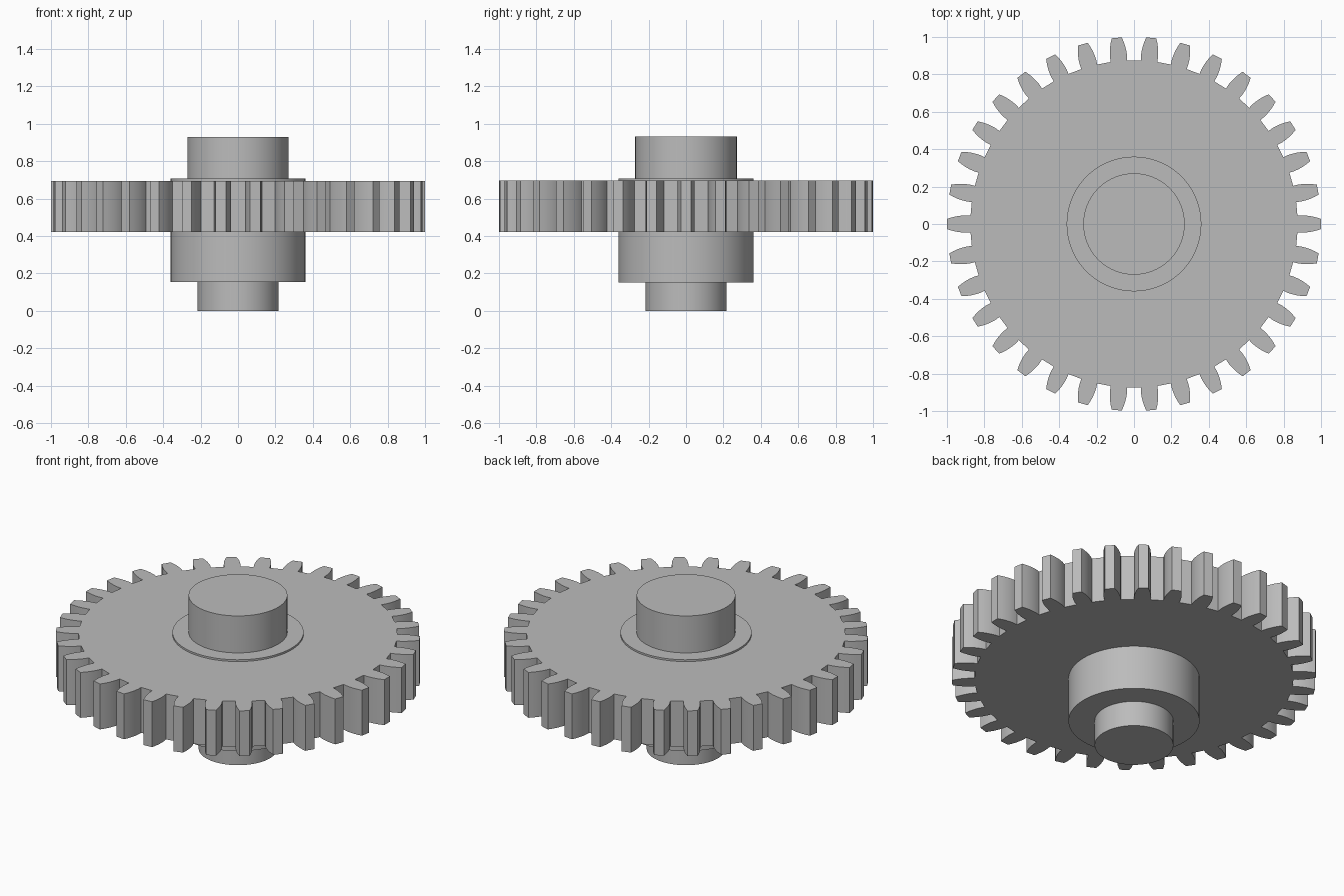
import bpy
import bmesh
from math import cos, sin, tau, radians

cube = bpy.data.objects.get("Cube")
if cube:
    bpy.data.objects.remove(cube, do_unlink=True)

# Single plain grey metal
GREY = (0.5, 0.5, 0.5, 1.0)
metal = bpy.data.materials.new("grey_metal")
metal.use_nodes = True
metal.diffuse_color = GREY
metal.node_tree.nodes["Principled BSDF"].inputs["Base Color"].default_value = GREY


def extrude_outline(name, outline, bottom, top):
    """Solid made by lifting a flat outline from bottom to top."""
    bm = bmesh.new()
    face = bm.faces.new([bm.verts.new((x, y, bottom)) for x, y in outline])
    lifted = bmesh.ops.extrude_face_region(bm, geom=[face], use_keep_orig=True)
    verts = [g for g in lifted["geom"] if isinstance(g, bmesh.types.BMVert)]
    bmesh.ops.translate(bm, verts=verts, vec=(0, 0, top - bottom))
    bmesh.ops.recalc_face_normals(bm, faces=bm.faces)
    mesh = bpy.data.meshes.new(name)
    bm.to_mesh(mesh)
    bm.free()
    mesh.materials.append(metal)
    obj = bpy.data.objects.new(name, mesh)
    bpy.context.collection.objects.link(obj)
    bpy.ops.object.select_all(action="DESELECT")
    obj.select_set(True)
    bpy.context.view_layer.objects.active = obj
    bpy.ops.object.shade_smooth_by_angle(angle=radians(30))
    return obj


def circle(radius, sides=96):
    return [(radius * cos(tau * i / sides), radius * sin(tau * i / sides))
            for i in range(sides)]


# Toothed wheel: one curved flank, mirrored and repeated around the rim
TEETH = 34
flank = [(0.874, 0.044), (0.90, 0.046), (0.925, 0.0445),
         (0.95, 0.041), (0.975, 0.035), (0.9995, 0.027)]
tooth = [(x, -y) for x, y in flank] + flank[::-1]
rim = []
for i in range(TEETH):
    c, s = cos(tau * i / TEETH), sin(tau * i / TEETH)
    rim += [(x * c - y * s, x * s + y * c) for x, y in tooth]
extrude_outline("gear_wheel", rim, 0.42, 0.695)

# Hub and the shaft ends above and below it
extrude_outline("hub", circle(0.36), 0.153, 0.706)
extrude_outline("upper_shaft", circle(0.271), 0.60, 0.93)
extrude_outline("lower_shaft", circle(0.216), 0.0, 0.25)
